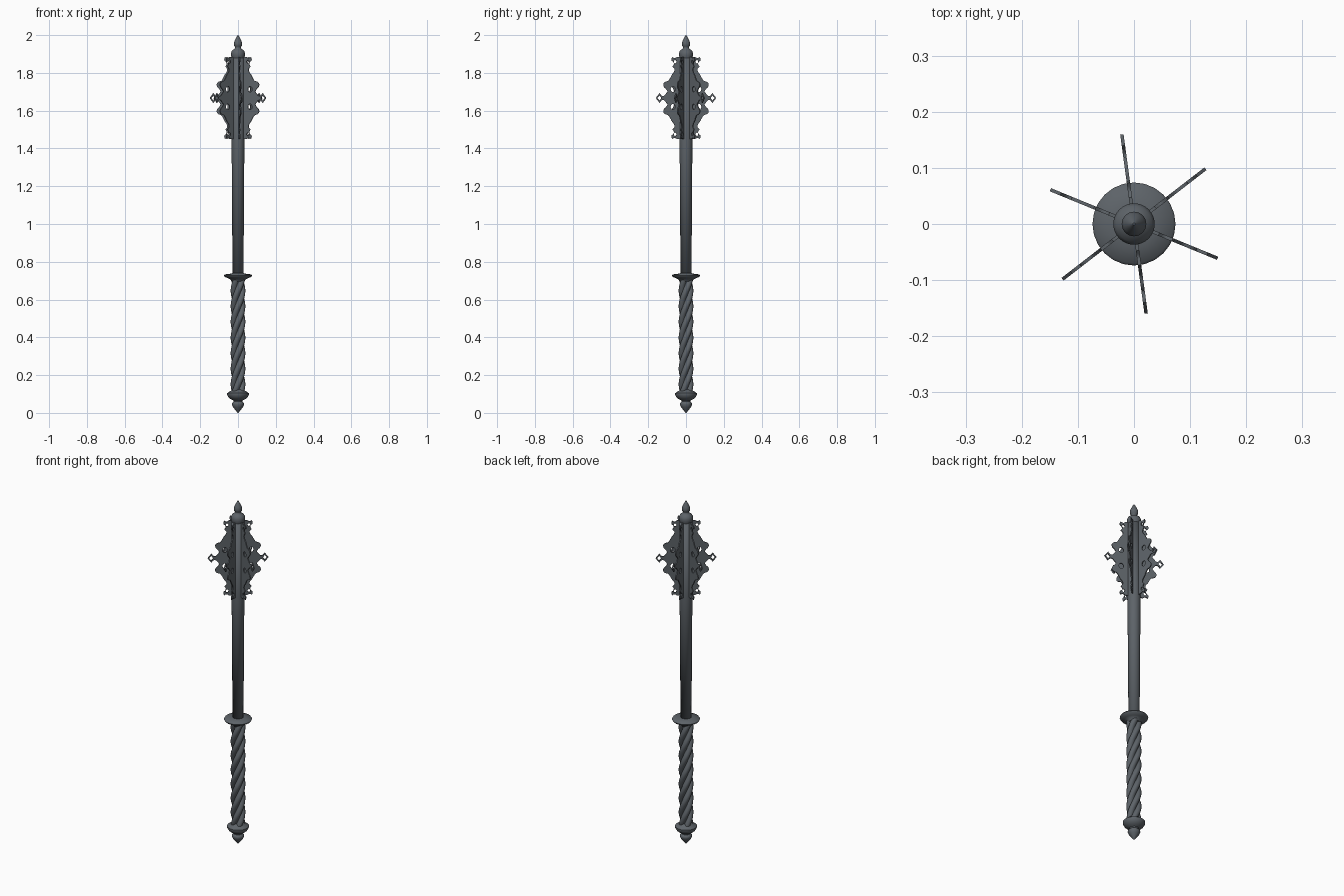
import bpy, bmesh, math
from mathutils import Matrix

if "Cube" in bpy.data.objects:
    bpy.data.objects.remove(bpy.data.objects["Cube"])

steel = bpy.data.materials.new("dark_steel")
steel.diffuse_color = (0.11, 0.125, 0.14, 1)
steel.use_nodes = True
steel.node_tree.nodes["Principled BSDF"].inputs["Base Color"].default_value = steel.diffuse_color


def finish(name, mesh, angle=None):
    ob = bpy.data.objects.new(name, mesh)
    bpy.context.collection.objects.link(ob)
    mesh.materials.clear()
    mesh.materials.append(steel)
    if angle:
        bpy.ops.object.select_all(action='DESELECT')
        ob.select_set(True)
        bpy.context.view_layer.objects.active = ob
        bpy.ops.object.shade_smooth_by_angle(angle=math.radians(angle))
    return ob


def rings_to_mesh(name, rings, angle):
    """Skin a stack of closed rings and cap both ends."""
    bm = bmesh.new()
    vs = [[bm.verts.new(p) for p in r] for r in rings]
    n = len(vs[0])
    for a, b in zip(vs, vs[1:]):
        for i in range(n):
            j = (i + 1) % n
            bm.faces.new((a[i], a[j], b[j], b[i]))
    bm.faces.new(vs[0][::-1])
    bm.faces.new(vs[-1])
    me = bpy.data.meshes.new(name)
    bm.to_mesh(me)
    bm.free()
    return finish(name, me, angle)


def lathe(name, profile, sides=24, angle=50):
    rings = [[(r * math.cos(2 * math.pi * i / sides), r * math.sin(2 * math.pi * i / sides), z)
              for i in range(sides)] for r, z in profile]
    return rings_to_mesh(name, rings, angle)


# Pommel with pointed bud and flared collar
lathe("pommel", [(0.002, 0.0), (0.012, 0.012), (0.026, 0.03), (0.033, 0.045), (0.031, 0.053),
                 (0.023, 0.06), (0.024, 0.066), (0.038, 0.072), (0.05, 0.082), (0.058, 0.096),
                 (0.058, 0.104), (0.048, 0.111), (0.036, 0.118), (0.03, 0.125)])

# Twisted grip: four fat strands wound together
rings = []
Z0, Z1, STEPS, SIDES, PITCH = 0.11, 0.71, 90, 40, 0.33
for k in range(STEPS + 1):
    z = Z0 + (Z1 - Z0) * k / STEPS
    turn = 2 * math.pi * (z - Z0) / PITCH
    ring = []
    for i in range(SIDES):
        a = 2 * math.pi * i / SIDES
        r = 0.024 + 0.015 * abs(math.sin(2 * a)) ** 0.8
        ring.append((r * math.cos(a + turn), r * math.sin(a + turn), z))
    rings.append(ring)
rings_to_mesh("twisted_grip", rings, 60)

# Hand guard disc
lathe("guard_disc", [(0.033, 0.695), (0.04, 0.706), (0.052, 0.713), (0.07, 0.72), (0.074, 0.727),
                     (0.07, 0.733), (0.04, 0.737), (0.028, 0.74)])

# Shaft running up through the head
lathe("shaft", [(0.029, 0.732), (0.034, 1.45), (0.034, 1.89)], angle=120)

# Top collar and finial
lathe("finial", [(0.034, 1.88), (0.037, 1.892), (0.037, 1.905), (0.032, 1.918), (0.022, 1.925),
                 (0.015, 1.931), (0.015, 1.937), (0.021, 1.943), (0.022, 1.957), (0.018, 1.97),
                 (0.009, 1.987), (0.002, 2.0)])

# Flange outline: upper half as (radius, height from middle), mirrored below
MID = 1.667
half = [(0.141, 0.026), (0.128, 0.011), (0.119, 0.011), (0.109, 0.021), (0.098, 0.034),
        (0.107, 0.048), (0.119, 0.062), (0.119, 0.078), (0.108, 0.087), (0.095, 0.091),
        (0.085, 0.105), (0.076, 0.122), (0.065, 0.137), (0.061, 0.153), (0.072, 0.166),
        (0.065, 0.178), (0.067, 0.19), (0.077, 0.199), (0.074, 0.217), (0.06, 0.211),
        (0.048, 0.218), (0.028, 0.218)]
outline = [(0.161, 0)] + half + [(r, -h) for r, h in reversed(half)]
sharp = {(0.161, 0), (0.141, 0.026), (0.098, 0.034), (0.028, 0.218), (0.048, 0.218),
         (0.072, 0.166), (0.074, 0.217)}


def oval(cx, cy, rx, ry, n):
    return [(cx + rx * math.cos(2 * math.pi * i / n), cy + ry * math.sin(2 * math.pi * i / n))
            for i in range(n)]


cu = bpy.data.curves.new("flange_outline", 'CURVE')
cu.dimensions = '2D'
cu.fill_mode = 'BOTH'
cu.extrude = 0.003
cu.resolution_u = 4


def add_loop(pts, all_sharp=False):
    sp = cu.splines.new('BEZIER')
    sp.bezier_points.add(len(pts) - 1)
    sp.use_cyclic_u = True
    for bp, (x, y) in zip(sp.bezier_points, pts):
        bp.co = (x, y, 0)
        kind = 'VECTOR' if all_sharp or (x, abs(y)) in sharp else 'AUTO'
        bp.handle_left_type = bp.handle_right_type = kind


add_loop(outline)
add_loop(oval(0.142, 0, 0.011, 0.014, 4), True)     # diamond eye at the tip
for s in (1, -1):
    add_loop(oval(0.07, 0.047 * s, 0.012, 0.015, 8))   # main piercings
    add_loop(oval(0.058, 0.192 * s, 0.007, 0.009, 6))  # end piercings

tmp = bpy.data.objects.new("flange_helper", cu)
bpy.context.collection.objects.link(tmp)
dg = bpy.context.evaluated_depsgraph_get()
plate = bpy.data.meshes.new_from_object(tmp.evaluated_get(dg))
bpy.data.objects.remove(tmp)

# Six flanges around the head
for k in range(6):
    me = plate.copy()
    me.transform(Matrix.Translation((0, 0, MID))
                 @ Matrix.Rotation(math.radians(37.7 + 60 * k), 4, 'Z')
                 @ Matrix.Rotation(math.pi / 2, 4, 'X'))
    finish("flange_%d" % (k + 1), me, 30)
